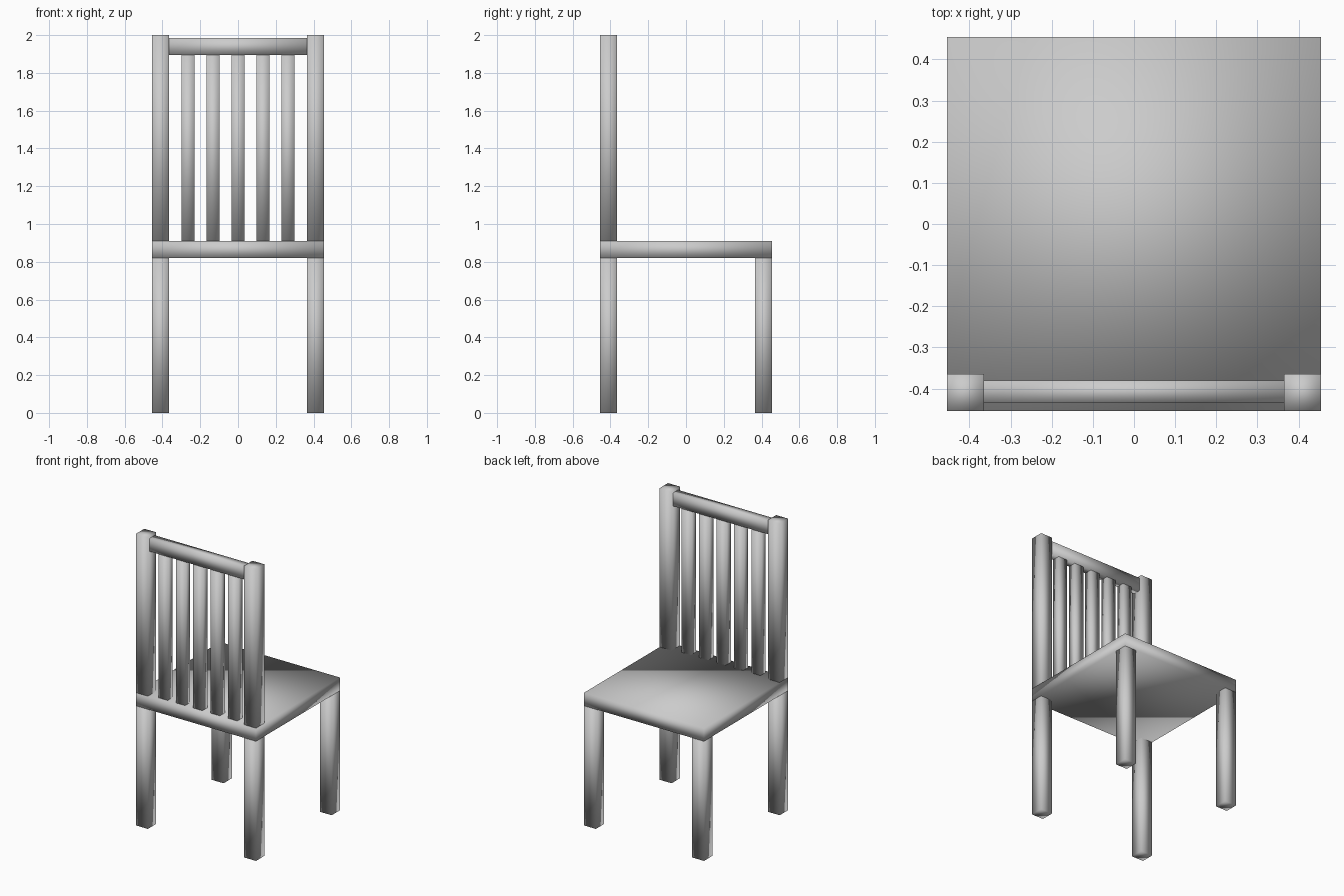
import bpy

if "Cube" in bpy.data.objects:
    bpy.data.objects.remove(bpy.data.objects["Cube"])

W = 0.455          # half width of the seat
T = 0.09           # thickness of posts, legs and seat
SEAT_LOW, SEAT_TOP = 0.82, 0.91
RAIL_LOW, RAIL_TOP = 1.895, 1.985


def box(name, x, y, z):
    """Softly shaded box spanning the given (min, max) ranges."""
    spans = (x, y, z)
    bpy.ops.mesh.primitive_cube_add(size=1, location=[(a + b) / 2 for a, b in spans])
    ob = bpy.context.object
    ob.name = name
    ob.scale = [b - a for a, b in spans]
    bpy.ops.object.transform_apply(location=False, rotation=False, scale=True)
    bpy.ops.object.shade_smooth()
    return ob


# Seat slab
box("seat", (-W, W), (-W, W), (SEAT_LOW, SEAT_TOP))

# Legs at the four corners, back posts above the pair at -y
near, far = (-W, -W + T), (W - T, W)
for side, x in (("left", near), ("right", far)):
    box(f"{side}_back_leg", x, near, (0, SEAT_LOW))
    box(f"{side}_front_leg", x, far, (0, SEAT_LOW))
    box(f"{side}_back_post", x, near, (SEAT_TOP, 2.0))

# Top rail between the posts
depth = (-0.435, -0.38)
box("top_rail", (-W + T, W - T), depth, (RAIL_LOW, RAIL_TOP))

# Five upright slats
for i in range(5):
    cx = (i - 2) * 0.132
    box(f"back_slat_{i + 1}", (cx - 0.035, cx + 0.035), depth, (SEAT_TOP, RAIL_LOW))
